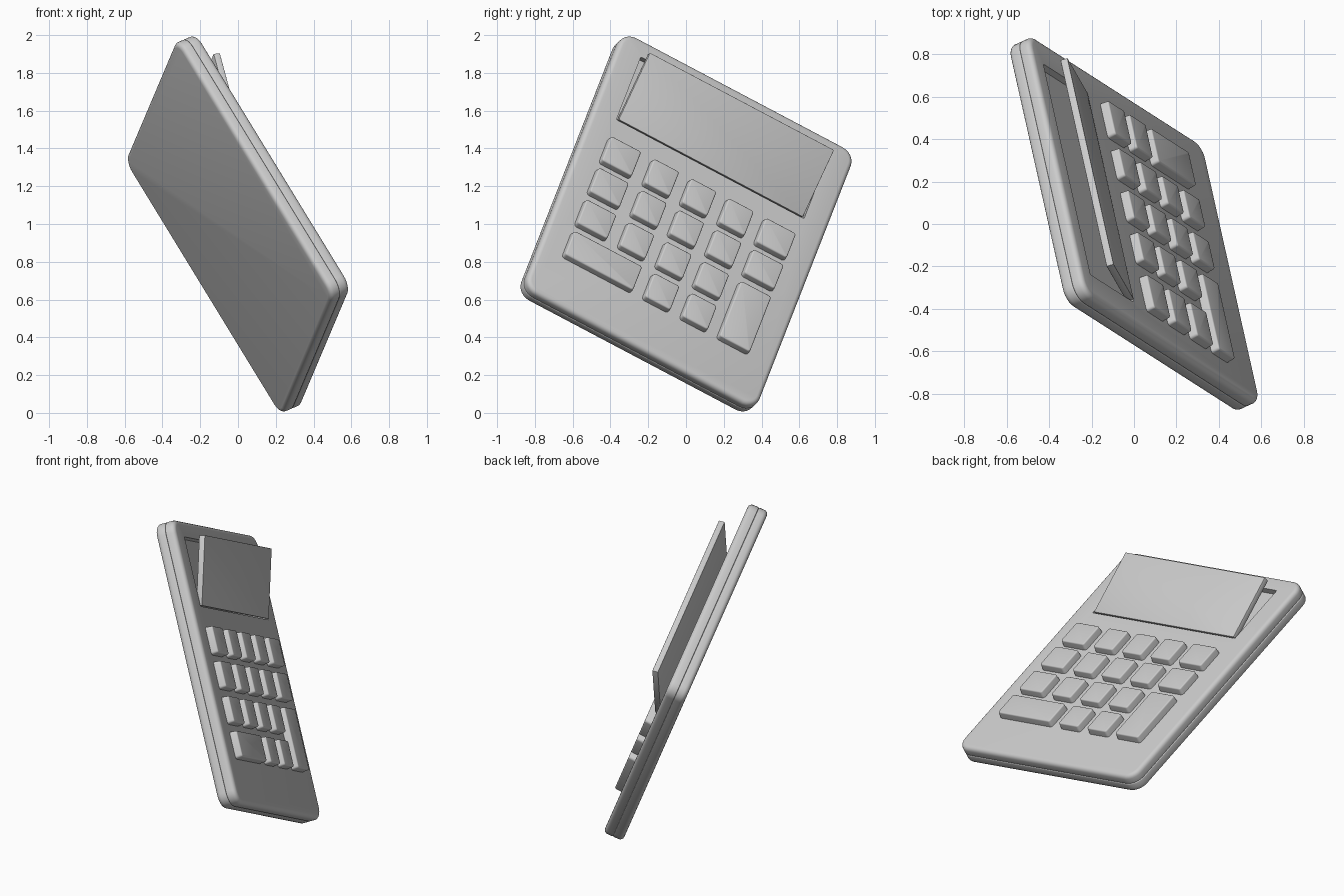
import bpy, bmesh, math
from mathutils import Vector, Matrix

if "Cube" in bpy.data.objects:
    bpy.data.objects.remove(bpy.data.objects["Cube"])

# Tilted frame of the calculator: local x = width, y = height, z = face normal
U = Vector((-0.194, 0.867, -0.458)).normalized()
N = U.cross(Vector((-0.496, 0.3225, 0.806))).normalized()
V = N.cross(U)
FRAME = Matrix.Translation((0, 0, 1)) @ Matrix((U, V, N)).transposed().to_4x4()
FACE = 0.06          # height of the front face above the seam


def outline(w, h, r, seg=6):
    """Rounded rectangle as a list of 2D points."""
    pts = []
    for i, (sx, sy) in enumerate(((1, 1), (-1, 1), (-1, -1), (1, -1))):
        for k in range(seg + 1):
            a = math.pi / 2 * (i + k / seg)
            pts.append((sx * (w / 2 - r) + r * math.cos(a),
                        sy * (h / 2 - r) + r * math.sin(a)))
    return pts


def loft(name, w, h, r, rings, local=Matrix(), seg=6):
    """Stack rounded rectangles given as (inset, z) and cap both ends."""
    bm = bmesh.new()
    loops = []
    for inset, z in rings:
        pts = outline(w - 2 * inset, h - 2 * inset, max(r - inset, 0.003), seg)
        loops.append([bm.verts.new((x, y, z)) for x, y in pts])
    n = len(loops[0])
    for a, b in zip(loops, loops[1:]):
        for i in range(n):
            bm.faces.new((a[i], a[(i + 1) % n], b[(i + 1) % n], b[i]))
    bm.faces.new(loops[0][::-1])
    bm.faces.new(loops[-1])
    bmesh.ops.recalc_face_normals(bm, faces=bm.faces)
    me = bpy.data.meshes.new(name)
    bm.to_mesh(me)
    bm.free()
    ob = bpy.data.objects.new(name, me)
    bpy.context.collection.objects.link(ob)
    ob.matrix_world = FRAME @ local
    bpy.ops.object.select_all(action='DESELECT')
    ob.select_set(True)
    bpy.context.view_layer.objects.active = ob
    bpy.ops.object.shade_smooth_by_angle(angle=math.radians(35))
    return ob


def rounded_rings(z0, z1, lower, upper, steps=4):
    """Side profile with a rounded lower and upper edge."""
    q = [math.pi / 2 * k / steps for k in range(steps + 1)]
    low = [(lower * (1 - math.sin(t)), z0 + lower * (1 - math.cos(t))) for t in q]
    up = [(upper * (1 - math.cos(t)), z1 - upper * (1 - math.sin(t))) for t in q]
    return low + up


# Case: two shells meeting at a fine seam groove
W, H, R = 1.42, 1.68, 0.08
front = loft("front_shell", W, H, R, rounded_rings(0, FACE, 0.006, 0.025))
loft("back_shell", W, H, R, rounded_rings(-FACE, 0, 0.025, 0.006))

# Shallow recess under the raised screen
cutter = loft("recess_cutter", 1.145, 0.41, 0.004, [(0, FACE - 0.035), (0, FACE + 0.1)],
              Matrix.Translation((0, 0.537, 0)), 1)
cutter.hide_render = True
cutter.hide_viewport = True
cutter.display_type = 'WIRE'
cut = front.modifiers.new("recess", 'BOOLEAN')
cut.operation = 'DIFFERENCE'
cut.solver = 'EXACT'
cut.object = cutter
front.modifiers.move(len(front.modifiers) - 1, 0)

# Screen panel, hinged open along its lower edge
hinge = Matrix.Translation((0, 0.335, FACE + 0.006)) @ Matrix.Rotation(math.radians(16.3), 4, 'X')
loft("screen_panel", 1.124, 0.402, 0.006, rounded_rings(-0.035, 0, 0.003, 0.003, 2),
     hinge @ Matrix.Translation((0, 0.201, 0)), 2)

# Keypad: column spans and row spans in face coordinates
COLS = [(-0.571, -0.394), (-0.311, -0.162), (-0.083, 0.066), (0.145, 0.294), (0.372, 0.551)]
ROWS = [(0.05, 0.203), (-0.153, -0.002), (-0.36, -0.21), (-0.565, -0.416)]


def key(name, c0, c1, r0, r1):
    x0, x1 = COLS[c0][0], COLS[c1][1]
    y0, y1 = ROWS[r1][0], ROWS[r0][1]
    rings = [(-0.004, -0.01)] + rounded_rings(0, 0.042, 0, 0.008, 3)[4:]
    loft(name, x1 - x0 + 0.006, y1 - y0 + 0.006, 0.014, rings,
         Matrix.Translation(((x0 + x1) / 2, (y0 + y1) / 2, FACE)), 4)


for r in range(4):
    for c in range(5):
        if (r == 3 and c < 2) or (r >= 2 and c == 4):
            continue
        key(f"key_row{r + 1}_col{c + 1}", c, c, r, r)
key("wide_key", 0, 1, 3, 3)
key("tall_key", 4, 4, 2, 3)
